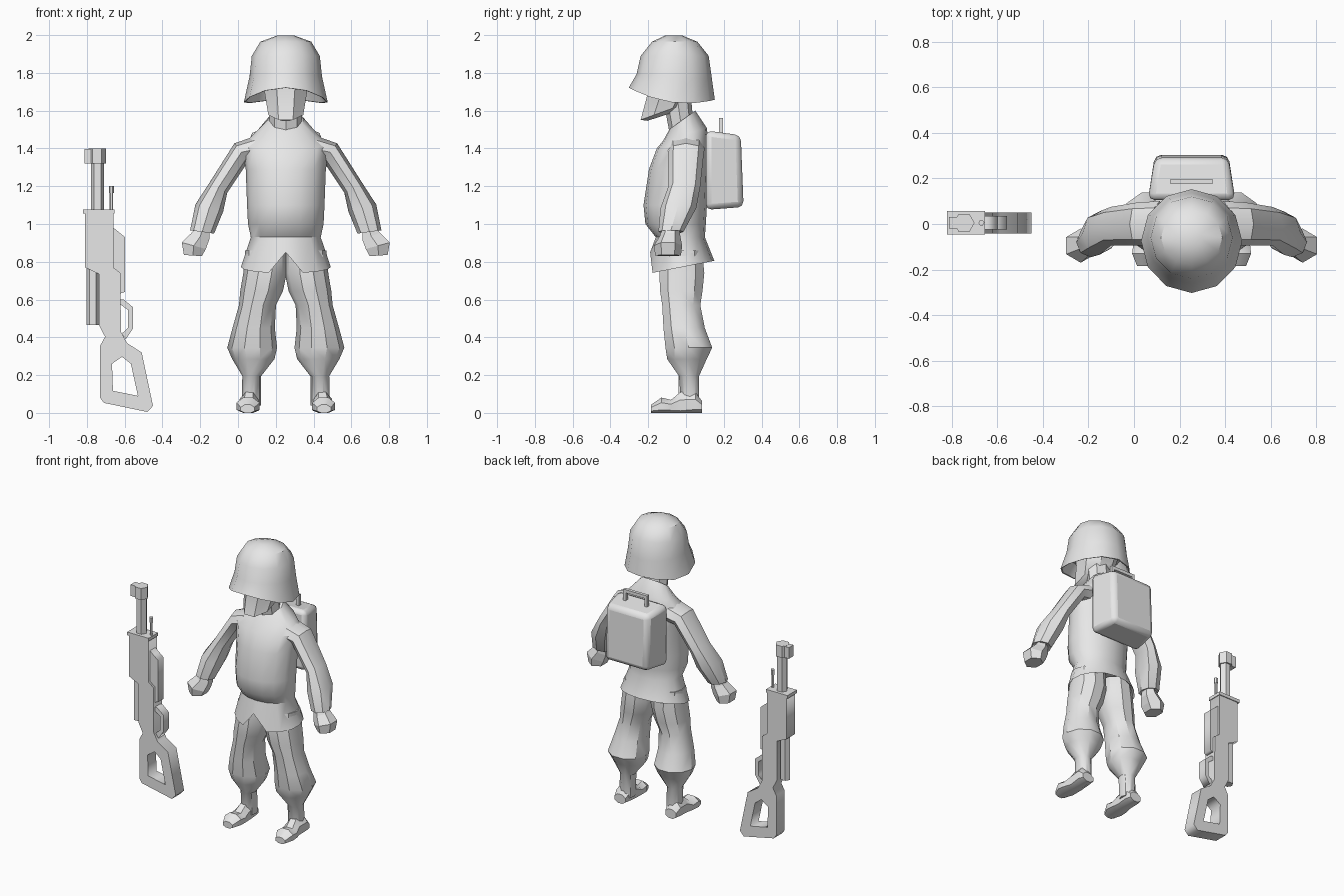
import bpy, bmesh
from math import sin, cos, pi, radians
from mathutils import Vector, Matrix

if "Cube" in bpy.data.objects:
    bpy.data.objects.remove(bpy.data.objects["Cube"], do_unlink=True)

grey = bpy.data.materials.new("plain_grey")
grey.use_nodes = True
grey.diffuse_color = (0.8, 0.8, 0.8, 1)
grey.node_tree.nodes["Principled BSDF"].inputs["Base Color"].default_value = (0.8, 0.8, 0.8, 1)

MID = 0.253          # centre line of the figure
smooth_parts = []


def add(name, mesh, smooth=False):
    mesh.materials.clear()
    mesh.materials.append(grey)
    ob = bpy.data.objects.new(name, mesh)
    bpy.context.collection.objects.link(ob)
    if smooth:
        smooth_parts.append(ob)
    return ob


def finish(name, bm, smooth=False):
    bmesh.ops.recalc_face_normals(bm, faces=bm.faces[:])
    mesh = bpy.data.meshes.new(name)
    bm.to_mesh(mesh)
    bm.free()
    return add(name, mesh, smooth)


def loft(name, rings, n=10, side=1, origin=MID, phase=0.0, edit=None, smooth=True):
    """Skin rings of (x, y, z, width radius, depth radius, roll, pitch)."""
    bm = bmesh.new()
    loops = []
    for x, y, z, ru, rv, roll, pitch in rings:
        roll, pitch = radians(roll), radians(pitch)
        u = Vector((cos(roll), 0, sin(roll)))
        v = Vector((0, cos(pitch), sin(pitch)))
        loop = []
        for i in range(n):
            a = 2 * pi * (i + phase) / n
            p = Vector((x, y, z)) + u * ru * cos(a) + v * rv * sin(a)
            if edit:
                edit(p)
            loop.append(bm.verts.new((origin + side * p.x, p.y, p.z)))
        loops.append(loop)
    for a, b in zip(loops, loops[1:]):
        for i in range(n):
            j = (i + 1) % n
            bm.faces.new((a[i], a[j], b[j], b[i]))
    bm.faces.new(loops[0])
    bm.faces.new(loops[-1])
    return finish(name, bm, smooth)


def box(name, lo, hi):
    bm = bmesh.new()
    bmesh.ops.create_cube(bm, size=1)
    lo, hi = Vector(lo), Vector(hi)
    for v in bm.verts:
        v.co = (lo + hi) / 2 + v.co * (hi - lo)
    return finish(name, bm)


def plate(name, outlines, half, y=0.005):
    """Extrude outlines in the x-z plane; a second outline is a hole."""
    cu = bpy.data.curves.new(name, 'CURVE')
    cu.dimensions, cu.fill_mode, cu.extrude = '2D', 'BOTH', half
    for pts in outlines:
        sp = cu.splines.new('POLY')
        sp.points.add(len(pts) - 1)
        for p, (x, z) in zip(sp.points, pts):
            p.co = (x, z, 0, 1)
        sp.use_cyclic_u = True
    tmp = bpy.data.objects.new(name + "_outline", cu)
    bpy.context.collection.objects.link(tmp)
    dg = bpy.context.evaluated_depsgraph_get()
    mesh = bpy.data.meshes.new_from_object(tmp.evaluated_get(dg))
    bpy.data.objects.remove(tmp, do_unlink=True)
    mesh.transform(Matrix.Translation((0, y, 0)) @ Matrix.Rotation(pi / 2, 4, 'X'))
    bm = bmesh.new()
    bm.from_mesh(mesh)
    bmesh.ops.remove_doubles(bm, verts=bm.verts[:], dist=0.0005)
    return finish(name, bm)


# Helmet with a flared rim that dips at the sides
def dip_rim(p):
    if p.z < 1.73:
        p.z -= 0.045 * (p.x / 0.22) ** 2


loft("helmet", [(0, -.07, 1.78, .17, .17, 0, 0), (0, -.075, 1.69, .215, .22, 0, -8),
                (0, -.075, 1.69, .222, .23, 0, -8), (0, -.062, 1.78, .192, .2, 0, -4),
                (0, -.06, 1.89, .18, .18, 0, 0), (0, -.06, 1.965, .135, .12, 0, 0),
                (0, -.065, 1.998, .045, .045, 0, 0)], 12, edit=dip_rim)

# Head and neck
loft("head", [(0, -.125, 1.572, .055, .09, 0, 18), (0, -.12, 1.595, .1, .138, 0, 20),
              (0, -.08, 1.70, .122, .13, 0, 0), (0, -.07, 1.80, .15, .15, 0, 0)], 8, phase=.5)
loft("neck", [(0, -.02, 1.48, .085, .07, 0, 30), (0, -.045, 1.66, .085, .075, 0, 20)], 8)


# Jacket with a notched hem and an open collar
def notch(p):
    if abs(p.x) < 0.01 and p.y < -0.1:
        if p.z < 0.78:
            p.z = 0.85
        elif p.z > 1.45:
            p.z -= 0.01


loft("jacket", [(0, -.02, .87, .17, .12, 0, 0), (0, -.02, .772, .238, .173, 0, 11),
                (0, -.03, .93, .185, .13, 0, 0), (0, -.055, 1.0, .2, .16, 0, 0),
                (0, -.057, 1.1, .205, .168, 0, 0), (0, -.04, 1.29, .212, .156, 0, 0),
                (0, -.017, 1.41, .235, .138, 0, 4), (0, -.005, 1.475, .17, .12, 0, 16),
                (0, -.02, 1.55, .095, .085, 0, 36)], 16, edit=notch)


# Keep soles flat on the ground
def ground(p):
    p.z = max(p.z, 0)


for side, word in ((1, "left"), (-1, "right")):
    loft(word + "_sleeve", [(.14, 0, 1.40, .07, .10, 60, 0), (.235, 0, 1.38, .06, .095, 52, 0),
                            (.355, -.01, 1.195, .054, .085, 33, 0),
                            (.405, -.04, 1.085, .076, .095, 14, 0),
                            (.443, -.08, .958, .064, .066, 8, 0),
                            (.443, -.08, .965, .045, .045, 8, 0)], 8, side)
    loft(word + "_hand", [(.44, -.08, .975, .042, .045, 15, 0), (.452, -.085, .935, .058, .055, 20, 0),
                          (.487, -.095, .885, .076, .075, 15, 0),
                          (.492, -.095, .833, .055, .068, 4, 0)], 6, side, phase=.5, smooth=False)
    loft(word + "_trouser_leg", [(.105, -.02, .86, .11, .11, 0, 0), (.11, -.022, .74, .115, .125, 0, 0),
                                 (.128, -.025, .645, .113, .118, 0, 0),
                                 (.15, -.025, .57, .098, .106, 0, 0),
                                 (.17, -.01, .45, .112, .115, 0, 0),
                                 (.178, .015, .345, .132, .13, 0, 0),
                                 (.172, .005, .285, .112, .11, 0, 0),
                                 (.18, .016, .195, .05, .056, 0, 0),
                                 (.182, .022, .04, .052, .05, 0, 0)], 10, side)
    loft(word + "_boot", [(.195, .085, .03, .045, .035, 0, 90), (.195, .05, .045, .055, .07, 0, 90),
                          (.193, -.03, .04, .052, .075, 0, 90), (.198, -.08, .03, .062, .042, 0, 90),
                          (.2, -.13, .035, .066, .05, 0, 90),
                          (.202, -.185, .02, .04, .025, 0, 90)], 8, side, phase=.5, edit=ground)

# Backpack, narrower at the back, with a carrying handle
pack = box("backpack", (MID - .192, .105, 1.075), (MID + .192, .305, 1.495))
for v in pack.data.vertices:
    if v.co.y > 0.2:
        v.co.x = MID + (v.co.x - MID) * 0.84
        v.co.z += -0.025 if v.co.z > 1.3 else 0.015
        v.co.y -= 0.015 if v.co.z > 1.3 else 0
bevel = pack.modifiers.new("soft_edges", 'BEVEL')
bevel.width, bevel.segments = 0.03, 2
smooth_parts.append(pack)
for s, word in ((1, "left"), (-1, "right")):
    x = MID + s * .082
    box(word + "_handle_post", (x - .01, .175, 1.46), (x + .01, .197, 1.55))
box("handle_grip", (MID - .092, .175, 1.538), (MID + .092, .197, 1.56))

# Rifle receiver and skeleton stock
plate("rifle_stock", [
    [(-.81, 1.06), (-.81, .77), (-.736, .735), (-.736, .466), (-.704, .403), (-.73, .355), (-.73, .08),
     (-.71, .053), (-.48, .005), (-.45, .037), (-.51, .32), (-.588, .37), (-.62, .43), (-.622, .74),
     (-.66, .77), (-.66, 1.06)],
    [(-.667, .26), (-.614, .297), (-.567, .26), (-.53, .09), (-.662, .117)]], .046)
plate("rifle_side_rail", [[(-.665, .985), (-.598, .93), (-.598, .64), (-.63, .63), (-.665, .7)]], .03)
plate("trigger_guard", [[(-.625, .60), (-.605, .60), (-.557, .56), (-.557, .445), (-.594, .39), (-.615, .42),
                         (-.582, .45), (-.582, .545), (-.625, .575)]], .03)

# Rifle front end
box("rifle_collar", (-.82, -.047, 1.055), (-.655, .057, 1.077))


def rod(name, x, z0, z1, r, n=6, depth=None):
    loft(name, [(0, .005, z, r, depth or r, 0, 0) for z in (z0, z1)], n, origin=x, smooth=False)


rod("lower_tube", -.768, .466, .80, .035, depth=.032)
rod("barrel", -.744, 1.07, 1.33, .035)
rod("muzzle", -.746, 1.32, 1.4, .046)
box("muzzle_block", (-.812, -.02, 1.32), (-.77, .03, 1.398))
rod("sight_post", -.67, 1.07, 1.18, .009)
rod("sight_bead", -.67, 1.165, 1.2, .013)

# Smooth shading on the soft parts
bpy.ops.object.select_all(action='DESELECT')
for ob in smooth_parts:
    ob.select_set(True)
bpy.context.view_layer.objects.active = smooth_parts[0]
bpy.ops.object.shade_smooth_by_angle(angle=radians(35))
